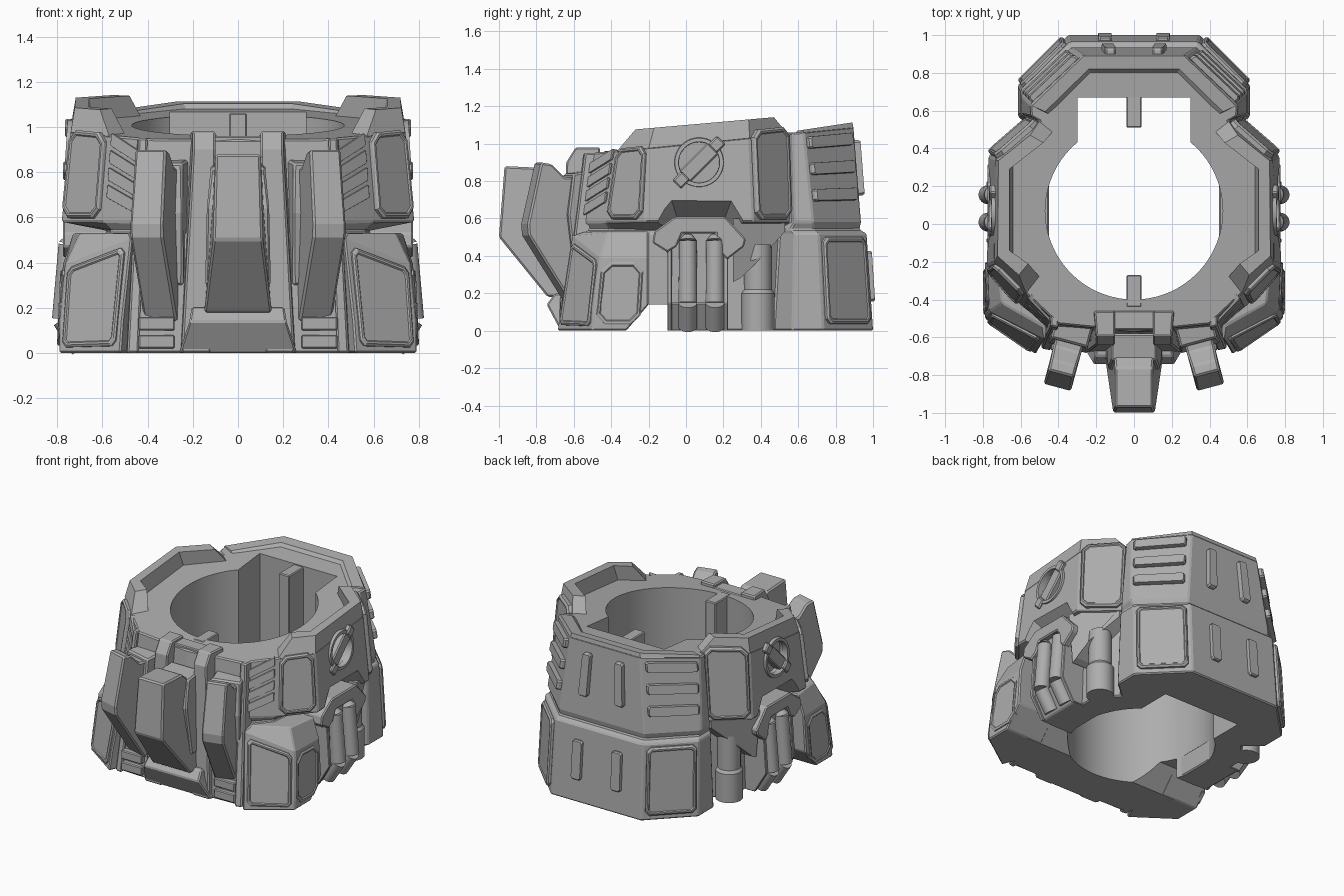
import bpy, bmesh, math
from mathutils import Vector, Matrix

if "Cube" in bpy.data.objects:
    bpy.data.objects.remove(bpy.data.objects["Cube"])

grey = bpy.data.materials.new("plain_grey")
grey.use_nodes = True
grey.diffuse_color = (0.42, 0.42, 0.42, 1)
grey.node_tree.nodes["Principled BSDF"].inputs["Base Color"].default_value = (0.42, 0.42, 0.42, 1)


def finish(bm, name, mirror=True, bevel=0.0):
    bmesh.ops.recalc_face_normals(bm, faces=bm.faces)
    mesh = bpy.data.meshes.new(name)
    bm.to_mesh(mesh)
    bm.free()
    ob = bpy.data.objects.new(name, mesh)
    bpy.context.collection.objects.link(ob)
    mesh.materials.append(grey)
    if bevel:
        mod = ob.modifiers.new("edge_bevel", "BEVEL")
        mod.width, mod.segments = bevel, 1
    if mirror:
        ob.modifiers.new("mirror", "MIRROR").use_mirror_merge = False
    return ob


def loft(name, rings, mirror=True, bevel=0.008, matrix=None):
    """Skin a stack of rings with equal point counts and cap both ends."""
    bm = bmesh.new()
    rows = [[bm.verts.new(p) for p in ring] for ring in rings]
    n = len(rows[0])
    for lo, hi in zip(rows, rows[1:]):
        for i in range(n):
            j = (i + 1) % n
            bm.faces.new((lo[i], lo[j], hi[j], hi[i]))
    bm.faces.new(rows[0])
    bm.faces.new(rows[-1])
    if matrix:
        bm.transform(matrix)
    return finish(bm, name, mirror, bevel)


def box(name, x, y, z, mirror=True, bevel=0.006):
    return loft(name, [[(x[0], y[0], h), (x[1], y[0], h), (x[1], y[1], h), (x[0], y[1], h)] for h in z],
                mirror, bevel)


def side_prism(name, profile, x0, x1, bevel=0.008):
    """Extrude a (y, z) profile along x."""
    return loft(name, [[(x, y, z) for y, z in profile] for x in (x0, x1)], True, bevel)


def tube(name, p, q, r1, r2, n=40, mirror=True):
    p, q = Vector(p), Vector(q)
    bm = bmesh.new()
    turn = (q - p).to_track_quat("Z", "Y").to_matrix().to_4x4()
    bmesh.ops.create_cone(bm, cap_ends=True, segments=n, radius1=r1, radius2=r2,
                          depth=(q - p).length, matrix=Matrix.Translation((p + q) / 2) @ turn)
    return finish(bm, name, mirror)


def plate(name, quad, u, v, t, cut=0.01, shear=0.0, groove=0.0):
    """Raised plate with clipped corners, laid on a wall given by four corners."""
    a, b, c, d = [Vector(p) for p in quad]
    normal = (d - a).cross(b - a).normalized()
    cu, cv = cut / (b - a).length, cut / (d - a).length
    (u0, u1), (v0, v1) = u, v
    outline = [(u0 + cu, v0), (u1 - cu, v0), (u1, v0 + cv), (u1, v1 - cv),
               (u1 - cu, v1), (u0 + cu, v1), (u0, v1 - cv), (u0, v0 + cv)]
    bm = bmesh.new()
    rows = []
    for s, h in ((1, -0.02), (1, t * 0.6), (0.95, t)):
        row = []
        for pu, pv in outline:
            pu = (u0 + u1) / 2 + (pu - (u0 + u1) / 2) * s
            pv = (v0 + v1) / 2 + (pv - (v0 + v1) / 2) * s + shear * (pu - u0)
            row.append(bm.verts.new(a.lerp(b, pu).lerp(d.lerp(c, pu), pv) + normal * h))
        rows.append(row)
    for lo, hi in zip(rows, rows[1:]):
        for i in range(8):
            bm.faces.new((lo[i], lo[i - 7], hi[i - 7], hi[i]))
    bm.faces.new(rows[0])
    top = bm.faces.new(rows[-1])
    if groove:
        bmesh.ops.recalc_face_normals(bm, faces=bm.faces)
        bmesh.ops.inset_individual(bm, faces=[top], thickness=groove)
        bmesh.ops.inset_individual(bm, faces=[top], thickness=0.006, depth=-0.006)
    return finish(bm, name)


def carve(ob, cutters):
    for cutter in cutters:
        mod = ob.modifiers.new("carve", "BOOLEAN")
        mod.operation, mod.solver, mod.object = "DIFFERENCE", "EXACT", cutter
        cutter.hide_render = True
        cutter.hide_set(True)


# Main hull: half outlines run from the back, round the side, to the front
low = [(0, 1), (.35, 1), (.615, .735), (.615, .57), (.5, .47), (.62, .35), (.62, -.3), (.6, -.45), (.45, -.64), (0, -.66)]
waist = [(0, .965), (.34, .965), (.6, .71), (.6, .58), (.5, .5), (.6, .36), (.6, -.25), (.58, -.42), (.43, -.6), (0, -.63)]
seam = [(x * .96, y * .96) for x, y in waist]
belt = [(0, .935), (.33, .935), (.6, .68), (.595, .58), (.54, .56), (.77, .36), (.78, -.22), (.6, -.43), (.42, -.57), (0, -.6)]
crest = [(0, .895), (.27, .895), (.55, .63), (.545, .57), (.5, .545), (.735, .34), (.74, -.2), (.57, -.37), (.4, -.53), (0, -.57)]


def deck(y):
    return 1.0 + 0.1 * y


half = [[(x, y, z) for x, y in ring] for ring, z in ((low, 0), (waist, .52), (seam, .54), (belt, .58))]
half.append([(x, y, deck(y)) for x, y in crest])
hull = loft("hull", [r + [(-x, y, z) for x, y, z in r[-2:0:-1]] for r in half], False)


def facet(i, k):
    return half[k][i], half[k][i + 1], half[k + 1][i + 1], half[k + 1][i]


# Raised rim around the deck
def rim(name, base, crown, top):
    return loft(name, [[(x * .98, y * .98, deck(y) - .02) for x, y in base],
                       [(x, y, deck(y) - .004) for x, y in base],
                       [(x, y, top(y)) for x, y in crown]], True, 0)


side_rim = rim("side_rim",
               [(.57, -.37), (.74, -.2), (.735, .34), (.5, .545), (.43, .49), (.64, .31), (.64, -.16), (.5, -.28)],
               [(.61, -.27), (.722, -.17), (.718, .335), (.55, .47), (.48, .43), (.66, .29), (.66, -.14), (.56, -.21)],
               lambda y: 1.1 + .088 * y)
rim("rear_rim", [(0, .895), (.27, .895), (.55, .63), (.45, .58), (.23, .8), (0, .8)],
    [(0, .89), (.265, .89), (.54, .625), (.47, .595), (.24, .82), (0, .82)], lambda y: .98 + .15 * y)

# Openings: bore, rear slot, side hood notch, round recess, underside gap
bore = tube("bore_cutter", (0, .07, -.2), (0, .07, 1.5), .47, .47, 72, False)
slot = box("slot_cutter", (-.3, .3), (.1, .67), (-.2, 1.5), False, 0)
hood = loft("hood_cutter", [[(x, y, z) for y, z in p] for x, p in (
    (.64, [(-.17, .45), (-.05, .61), (.21, .61), (.33, .45)]),
    (.83, [(-.24, .45), (-.09, .74), (.26, .74), (.42, .45)]))], True, 0)
recess = tube("recess_cutter", (.7, .07, .9), (.9, .07, .9), .115, .115)
gap = side_prism("gap_cutter", [(-.34, -.02), (-.2, .14), (-.1, .14), (-.1, -.02)], -.01, 1, 0)
carve(hull, [bore, slot, hood, recess, gap])
carve(side_rim, [recess])

# Guide tabs inside the bore
box("rear_tab", (-.04, .04), (.51, .7), (.3, 1.06), False)
box("front_tab", (-.04, .04), (-.44, -.27), (.5, .96), False)

# Wall panels, slats, vents and handles
plate("rear_chamfer_panel", facet(4, 3), (.05, .96), (.03, 1.08), .03, .04, groove=.01)
plate("front_chamfer_panel", facet(6, 3), (.06, .95), (.04, 1.02), .025, .04, groove=.01)
plate("rear_foot_panel", facet(1, 0), (.07, .95), (.07, .96), .025, .025, groove=.01)
for i in range(3):
    v = .23 + i * .29
    plate("rear_slat", facet(1, 3), (.08, .96), (v, v + .13), .03)
for i in range(4):
    v = .28 + i * .2
    plate("front_vent", facet(7, 3), (.08, .9), (v, v + .15), .013, .005, -.25)
for k, v, t in ((3, (.28, .86), .032), (0, (.3, .82), .022)):
    plate("rear_handle", facet(0, k), (.34, .55), v, t, .012)

# Round hatch: ring and diagonal latch
bm = bmesh.new()
steps = 40
for i in range(steps):
    quad = []
    for a in (i, i + 1):
        ang = a * math.tau / steps
        quad.append([bm.verts.new((x - .06 * r * math.sin(ang), .07 + r * math.cos(ang), .9 + r * math.sin(ang)))
                     for x, r in ((.725, .135), (.762, .13), (.762, .11), (.725, .108))])
    for j in range(4):
        bm.faces.new((quad[0][j], quad[0][j - 3], quad[1][j - 3], quad[1][j]))
bmesh.ops.remove_doubles(bm, verts=bm.verts, dist=.0005)
finish(bm, "hatch_ring")
s = math.sqrt(.5)
for name, start, end, width, x in (("latch_body", -.11, .11, .042, .755), ("upper_latch_end", .1, .168, .032, .765),
                                   ("lower_latch_end", -.168, -.1, .032, .775)):
    rect = [(end, width), (start, width), (start, -width), (end, -width)]
    side_prism(name, [(.07 + s * (p - q), .9 + s * (p + q)) for p, q in rect], .68, x)

# Side pipe housing
arch = [(-.1, .42), (-.18, .47), (-.17, .53), (-.06, .61), (.21, .61), (.32, .49), (.31, .45), (.22, .38)]
side_prism("pipe_housing", [(-.1, .14)] + arch + [(.22, .14)], .5, .735)
side_prism("pipe_hood", arch + [(.17, .43), (.16, .52), (-.02, .52), (-.05, .45)], .6, .775)
for y in (-.1, .2):
    loft("housing_post", [[(.5, y, z), (x, y, z), (x, y + .025, z), (.5, y + .025, z)]
                          for z, x in ((0, .69), (.15, .78), (.44, .76))], True, .004)
loft("housing_foot", [[(.45, -.1, 0), (.68, -.1, 0), (.68, .22, 0), (.45, .22, 0)],
                      [(.45, -.1, .15), (.765, -.1, .15), (.765, .22, .15), (.45, .22, .15)]])
for y in (.01, .155):
    tube("side_pipe", (.773, y, .15), (.747, y, .48), .05, .047)
    tube("side_pipe_tip", (.747, y, .48), (.738, y, .51), .047, .025)
    tube("side_pipe_end", (.69, y, .02), (.773, y, .15), .05, .05)

# Rear side pipe and its buttress
tube("rear_pipe_base", (.605, .385, 0), (.605, .385, .2), .088, .088)
tube("rear_pipe_collar", (.605, .385, .2), (.605, .385, .22), .088, .074)
tube("rear_pipe", (.605, .385, .22), (.605, .385, .46), .074, .074)
wedge = [(.75, .25, .6), (.72, .25, .26), (.72, .29, .28), (.7, .38, .365), (.57, .53, .53), (.56, .53, .6), (.74, .37, .6)]
loft("buttress", [[(.5, y, z) for x, y, z in wedge], wedge], True, 0)

# Front feet
foot = [[(.52, -.69, 0), (.79, -.5, 0), (.79, -.32, 0), (.5, -.32, 0), (.46, -.55, 0)],
        [(.51, -.67, .14), (.79, -.49, .14), (.79, -.2, .14), (.5, -.2, .14), (.46, -.54, .14)],
        [(.47, -.61, .51), (.765, -.46, .39), (.775, -.2, .39), (.5, -.2, .39), (.44, -.5, .51)],
        [(.48, -.54, .53), (.7, -.42, .53), (.73, -.2, .53), (.5, -.2, .53), (.44, -.48, .53)]]
foot_ob = loft("front_foot", foot)
carve(foot_ob, [bore])
plate("foot_front_panel", (foot[0][1], foot[0][0], foot[2][0], foot[2][1]), (.06, .92), (.06, .94), .018, .02, groove=.01)
plate("foot_side_panel", ((.79, -.22, .01), (.79, -.5, .01), foot[2][1], foot[2][2]), (.1, .95), (.06, .94), .012, .05, groove=.01)

# Front columns, plinth and lower rungs
loft("front_column", [[(.12, -.5, 0), (.12, -.68, 0), (.25, -.68, 0), (.27, -.5, 0)],
                      [(.1, -.46, .9), (.1, -.64, .9), (.2, -.64, .9), (.22, -.46, .9)],
                      [(.1, -.46, .98), (.1, -.59, .98), (.2, -.59, .98), (.21, -.46, .98)]])
loft("front_plinth", [[(-w, -.5, z), (-w, y, z), (w, y, z), (w, -.5, z)]
                      for w, y, z in ((.26, -.67, 0), (.215, -.745, .14), (.205, -.7, .2))], False)
box("deck_bridge", (-.12, .12), (-.56, -.46), (.85, .96), False)
for z in (.02, .1):
    box("lower_rung", (.28, .44), (-.67, -.5), (z, z + .06))
loft("outer_rib", [[(.44, -.5, 0), (.44, -.67, 0), (.49, -.66, 0), (.5, -.5, 0)],
                   [(.4, -.42, .95), (.4, -.55, .95), (.44, -.54, .95), (.45, -.42, .95)]])


# Front fins
def fin(name, profile, mirror, matrix=None):
    return loft(name, [[(s * w, y, z) for y, z, w in profile] for s in (-1, 1)], mirror, .01, matrix)


fin("centre_fin", [(-.97, .88, .1), (-1, .5, .11), (-.74, .18, .15), (-.58, .18, .15),
                   (-.58, .76, .12), (-.66, .78, .11), (-.76, .87, .1)], False)
fin("centre_fin_root", [(-.58, .84, .12), (-.72, .82, .12), (-.77, .64, .14), (-.72, .3, .145), (-.58, .3, .145)], False)
place = Matrix.Translation((.325, -.56, 0)) @ Matrix.Rotation(.26, 4, "Z")
fin("side_fin", [(-.24, .9, .07), (-.315, .57, .075), (-.31, .51, .075), (-.07, .14, .075),
                 (.08, .14, .075), (.08, .82, .075), (-.11, .82, .075), (-.18, .89, .07)], True, place)
fin("side_fin_root", [(.08, .86, .1), (-.07, .84, .1), (-.1, .62, .112), (-.06, .3, .1), (.08, .3, .1)], True, place)

# Apply modifiers, then smooth the round parts only
for ob in [o for o in bpy.context.scene.objects if o.type == "MESH" and not o.hide_render]:
    bpy.ops.object.select_all(action="DESELECT")
    ob.select_set(True)
    bpy.context.view_layer.objects.active = ob
    for mod in list(ob.modifiers):
        bpy.ops.object.modifier_apply(modifier=mod.name)
    bpy.ops.object.shade_smooth_by_angle(angle=math.radians(9.5))
